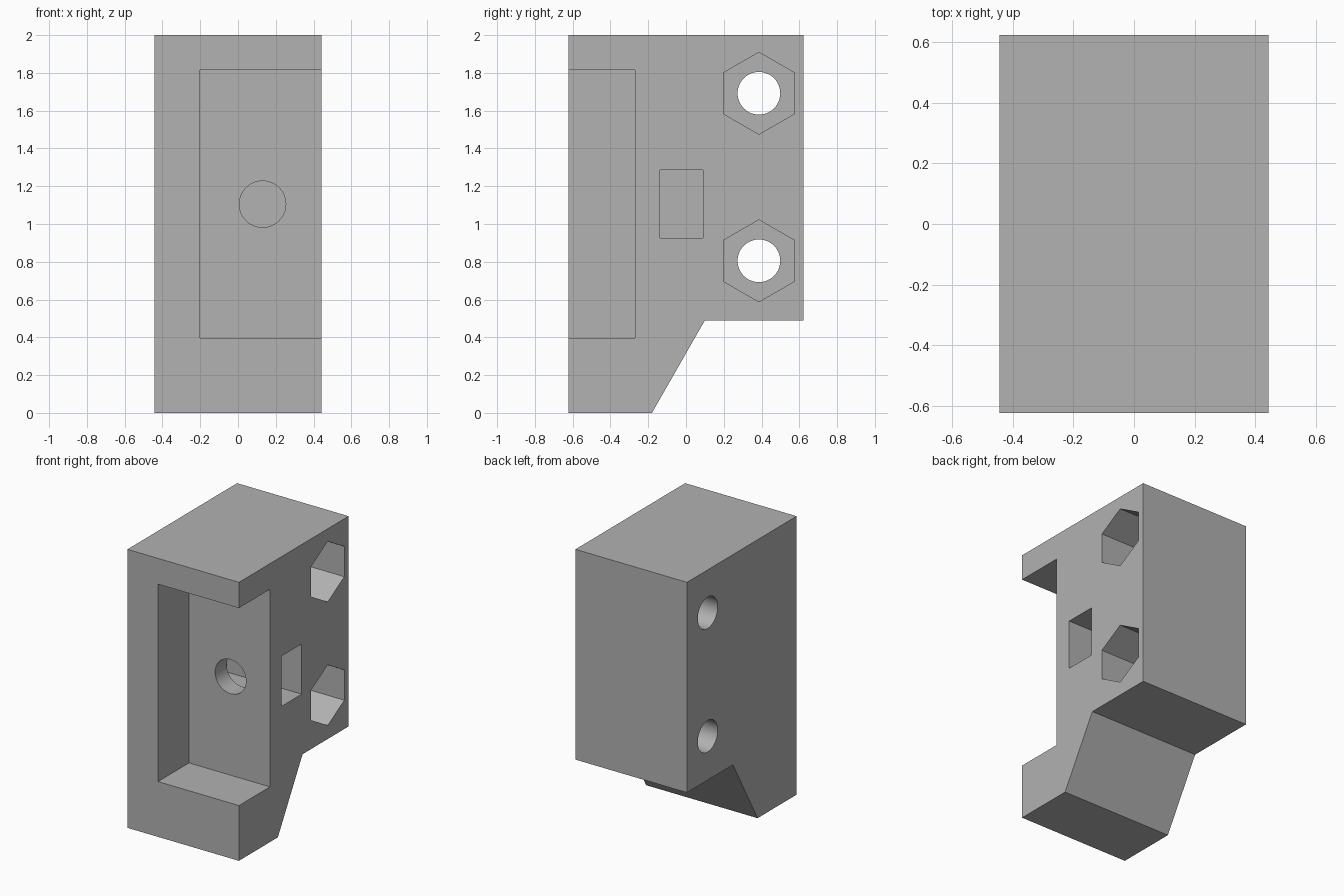
import bpy
import bmesh
import math
from mathutils import Matrix

if "Cube" in bpy.data.objects:
    bpy.data.objects.remove(bpy.data.objects["Cube"], do_unlink=True)

HALF_X, HALF_Y, TOP = 0.443, 0.622, 2.0

grey = bpy.data.materials.new("plain grey")
grey.use_nodes = True
colour = (0.445, 0.445, 0.445, 1)
grey.diffuse_color = colour
grey.node_tree.nodes["Principled BSDF"].inputs["Base Color"].default_value = colour


def add_object(name, bm):
    bmesh.ops.recalc_face_normals(bm, faces=bm.faces)
    mesh = bpy.data.meshes.new(name)
    bm.to_mesh(mesh)
    bm.free()
    mesh.materials.append(grey)
    obj = bpy.data.objects.new(name, mesh)
    bpy.context.collection.objects.link(obj)
    return obj


def prism(name, outline, x0, x1):
    """Extrude a (y, z) outline along x."""
    bm = bmesh.new()
    face = bm.faces.new([bm.verts.new((x0, y, z)) for y, z in outline])
    side = bmesh.ops.extrude_face_region(bm, geom=[face])["geom"]
    verts = [v for v in side if isinstance(v, bmesh.types.BMVert)]
    bmesh.ops.translate(bm, verts=verts, vec=(x1 - x0, 0, 0))
    return add_object(name, bm)


def box(name, x0, x1, y0, y1, z0, z1):
    return prism(name, [(y0, z0), (y1, z0), (y1, z1), (y0, z1)], x0, x1)


def polygon(y, z, radius, sides):
    angles = [math.pi / 2 + math.tau * i / sides for i in range(sides)]
    return [(y + radius * math.cos(a), z + radius * math.sin(a)) for a in angles]


# Body: side profile with a sloped step under the back
block = prism("bracket_body", [(-HALF_Y, 0), (-0.18, 0), (0.1, 0.49),
                               (HALF_Y, 0.49), (HALF_Y, TOP), (-HALF_Y, TOP)],
              -HALF_X, HALF_X)

# Front pocket open to one side, and the square nut slot
cutters = [box("pocket_cutter", -0.2, 0.6, -0.8, -0.27, 0.397, 1.815),
           box("nut_slot_cutter", -0.15, 0.6, -0.138, 0.09, 0.925, 1.285)]

# Round hole from the pocket into the slot
bm = bmesh.new()
bmesh.ops.create_cone(bm, cap_ends=True, segments=48, radius1=0.123, radius2=0.123,
                      depth=0.3, matrix=Matrix.Translation((0.13, -0.2, 1.105))
                      @ Matrix.Rotation(math.pi / 2, 4, "X"))
cutters.append(add_object("pocket_hole_cutter", bm))

# Two bolt holes with hexagonal nut recesses
for z in (0.805, 1.692):
    cutters.append(prism("bolt_hole_cutter", polygon(0.386, z, 0.113, 48), -0.6, 0.3))
    cutters.append(prism("hex_recess_cutter", polygon(0.386, z, 0.217, 6), 0.05, 0.6))

for cutter in cutters:
    cutter.hide_render = True
    cut = block.modifiers.new(cutter.name, "BOOLEAN")
    cut.operation = "DIFFERENCE"
    cut.solver = "EXACT"
    cut.object = cutter

# Bake the cuts and drop the cutters
bpy.context.view_layer.update()
graph = bpy.context.evaluated_depsgraph_get()
baked = bpy.data.meshes.new_from_object(block.evaluated_get(graph))
block.modifiers.clear()
block.data = baked
for cutter in cutters:
    bpy.data.objects.remove(cutter, do_unlink=True)

# Smooth the round holes only
bpy.ops.object.select_all(action="DESELECT")
block.select_set(True)
bpy.context.view_layer.objects.active = block
bpy.ops.object.shade_smooth_by_angle(angle=math.radians(25))
